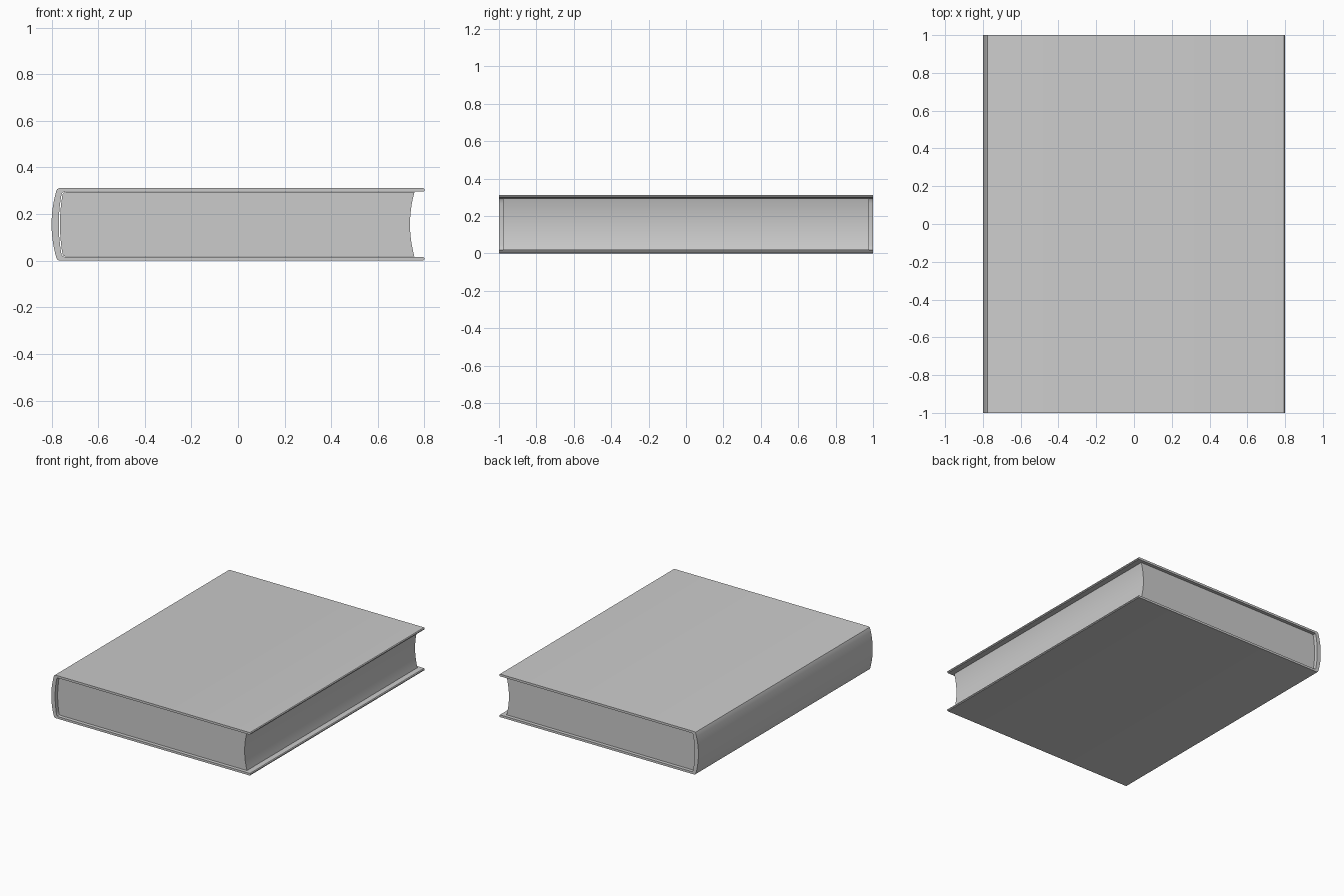
import bpy, bmesh
from mathutils import Vector

if "Cube" in bpy.data.objects:
    bpy.data.objects.remove(bpy.data.objects["Cube"])

H = 0.312          # overall thickness
MID = H / 2


def arc(x_end, x_mid, z_low, z_high, n):
    """Shallow curve in x between two heights, listed upward."""
    pts = []
    for i in range(n + 1):
        t = 2 * i / n - 1
        pts.append((x_mid + (x_end - x_mid) * t * t,
                    (z_low + z_high) / 2 + t * (z_high - z_low) / 2))
    return pts


def flip(pts):
    """Mirror profile points about mid height, in reverse order."""
    return [(x, H - z) for x, z in reversed(pts)]


def finish(bm, name):
    bmesh.ops.recalc_face_normals(bm, faces=bm.faces)
    mesh = bpy.data.meshes.new(name)
    bm.to_mesh(mesh)
    bm.free()
    ob = bpy.data.objects.new(name, mesh)
    bpy.context.collection.objects.link(ob)
    bpy.ops.object.select_all(action='DESELECT')
    ob.select_set(True)
    bpy.context.view_layer.objects.active = ob
    bpy.ops.object.shade_smooth_by_angle(angle=0.5)
    return ob


def extrude_y(bm, faces, depth):
    res = bmesh.ops.extrude_face_region(bm, geom=faces)
    verts = [v for v in res['geom'] if isinstance(v, bmesh.types.BMVert)]
    bmesh.ops.translate(bm, verts=verts, vec=Vector((0, depth, 0)))


# Cover: one wrap-around strip, two boards joined by a rounded spine
outer_low = [(0.80, 0.005), (0.795, 0.0), (-0.765, 0.0), (-0.775, 0.004)]
inner_low = [(0.80, 0.011), (0.795, 0.016), (-0.742, 0.016), (-0.752, 0.019)]
outer = outer_low + arc(-0.78, -0.80, 0.014, H - 0.014, 14) + flip(outer_low)
inner = inner_low + arc(-0.757, -0.769, 0.026, H - 0.026, 14) + flip(inner_low)

bm = bmesh.new()
vo = [bm.verts.new((x, -1, z)) for x, z in outer]
vi = [bm.verts.new((x, -1, z)) for x, z in inner]
strip = [bm.faces.new((vo[i], vo[i + 1], vi[i + 1], vi[i]))
         for i in range(len(vo) - 1)]
extrude_y(bm, strip, 2.0)
finish(bm, "cover")

# Page block: rounded at the spine, hollow at the fore edge
back_low = [(-0.738, 0.018), (-0.748, 0.021)]
pages = (back_low + arc(-0.753, -0.764, 0.028, H - 0.028, 14) + flip(back_low)
         + list(reversed(arc(0.757, 0.738, 0.018, H - 0.018, 16))))
bm = bmesh.new()
face = bm.faces.new([bm.verts.new((x, -0.978, z)) for x, z in pages])
extrude_y(bm, [face], 1.956)
finish(bm, "pages")
